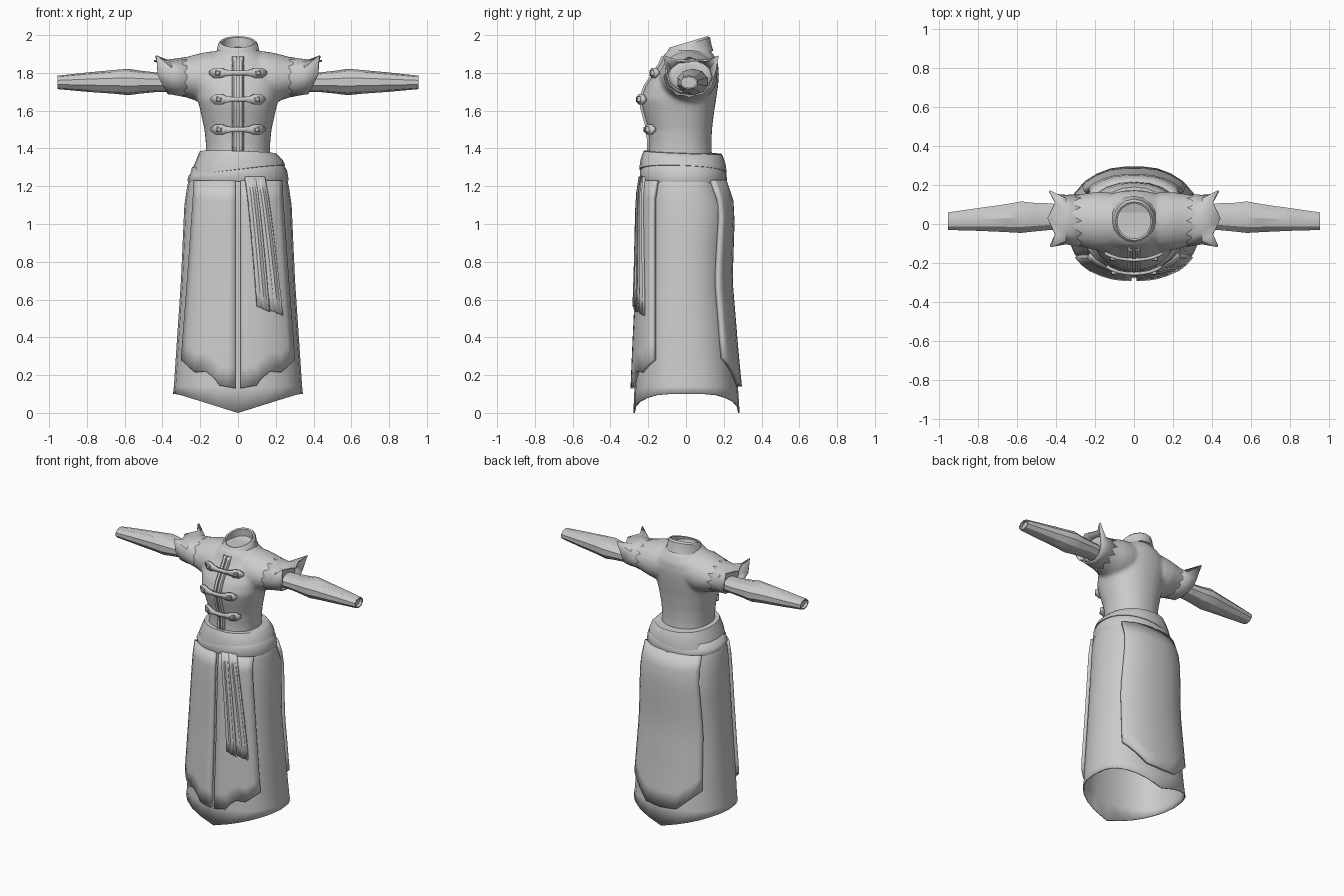
import bpy, bmesh, math
from mathutils import Vector

if "Cube" in bpy.data.objects:
    bpy.data.objects.remove(bpy.data.objects["Cube"])

cloth = bpy.data.materials.new("grey cloth")
cloth.diffuse_color = (0.6, 0.6, 0.6, 1)
cloth.use_nodes = True
cloth.node_tree.nodes["Principled BSDF"].inputs["Base Color"].default_value = cloth.diffuse_color


def lerp(table, t):
    """Piecewise linear lookup in rows of (key, values...), keys ascending."""
    if t <= table[0][0]:
        return table[0][1:]
    for p, q in zip(table, table[1:]):
        if t <= q[0]:
            f = (t - p[0]) / (q[0] - p[0])
            return tuple(a + (b - a) * f for a, b in zip(p[1:], q[1:]))
    return table[-1][1:]


def make(name, verts, faces, thick=0, angle=35):
    me = bpy.data.meshes.new(name)
    me.from_pydata([tuple(v) for v in verts], [], faces)
    bm = bmesh.new()
    bm.from_mesh(me)
    bmesh.ops.recalc_face_normals(bm, faces=bm.faces)
    bm.to_mesh(me)
    bm.free()
    me.materials.append(cloth)
    ob = bpy.data.objects.new(name, me)
    bpy.context.collection.objects.link(ob)
    if thick:
        m = ob.modifiers.new("thickness", 'SOLIDIFY')
        m.thickness, m.offset = thick, 0
    bpy.ops.object.select_all(action='DESELECT')
    ob.select_set(True)
    bpy.context.view_layer.objects.active = ob
    bpy.ops.object.shade_smooth_by_angle(angle=math.radians(angle))
    return ob


def loft(rings, caps=(False, False), base=0):
    n = len(rings[0])
    verts = [v for r in rings for v in r]
    faces = [[base + k for k in (i * n + j, i * n + (j + 1) % n,
              (i + 1) * n + (j + 1) % n, (i + 1) * n + j)]
             for i in range(len(rings) - 1) for j in range(n)]
    if caps[0]:
        faces.append([base + j for j in reversed(range(n))])
    if caps[1]:
        faces.append([base + len(verts) - n + j for j in range(n)])
    return verts, faces


def grid(rows):
    n = len(rows[0])
    return ([v for r in rows for v in r],
            [[i * n + j, i * n + j + 1, (i + 1) * n + j + 1, (i + 1) * n + j]
             for i in range(len(rows) - 1) for j in range(n - 1)])


def power(v, e):
    return math.copysign(abs(v) ** e, v)


def ring(a, yf, yb, z, n=20, p=2.0):
    yc, r = (yf + yb) / 2, (yb - yf) / 2
    return [Vector((a * power(math.sin(t), 2 / p), yc - r * power(math.cos(t), 2 / p), z))
            for t in (2 * math.pi * k / n for k in range(n))]


def surf(table, x, z, side=-1, off=0.0, p=2.4):
    """y of the front (-1) or back (+1) of a garment at x, z."""
    a, yf, yb = lerp(table, z)
    f = min(1, abs(x) / (a + off))
    return (yf + yb) / 2 + side * ((yb - yf) / 2 + off) * (1 - f ** p) ** (1 / p)


# rows: z, half width, front y, back y
SKIRT = [(0, .34, -.275, .28), (.1, .338, -.27, .275), (.3, .325, -.262, .255), (.7, .298, -.243, .222),
         (1.1, .28, -.23, .235), (1.2, .265, -.222, .195), (1.3, .24, -.2, .18)]
TORSO = [(1.33, .17, -.2, .14), (1.42, .17, -.195, .135), (1.5, .178, -.2, .138),
         (1.6, .2, -.228, .15), (1.66, .215, -.24, .16), (1.73, .225, -.215, .17),
         (1.79, .225, -.175, .175), (1.85, .19, -.135, .17), (1.9, .13, -.115, .145),
         (1.925, .1, -.09, .12)]

# Underskirt with pointed hem
rings = [ring(*lerp(SKIRT, z), z, 24, 2.4) for z in (0, .14, .3, .5, .7, .9, 1.1, 1.2, 1.3)]
for v in rings[0]:
    v.z = .1 * min(1, abs(v.x) / .32)
make("underskirt", *loft(rings), .008)


# Overlaid skirt panels
def panel(name, us, side, hem, edge, sign=1):
    rows = []
    for i in range(11):
        row = []
        for u in us:
            z = 1.23 + (lerp(hem, abs(u))[0] - 1.23) * i / 10
            x = sign * (u * lerp(edge, z)[0] + (.013 if side < 0 else 0))
            row.append((x, surf(SKIRT, x, z, side, .014), z))
        rows.append(row)
    make(name, *grid(rows), .022)


EDGE = [(.28, .282), (.7, .25), (1.2, .215)]
for s, word in ((1, "left"), (-1, "right")):
    panel("front_panel_" + word, [0, .15, .3, .38, .55, .75, .88, 1], -1,
          [(0, .13), (.3, .145), (.38, .18), (.55, .22), (.75, .215), (1, .28)], EDGE, s)
panel("back_panel", [-1, -.9, -.7, -.45, -.2, 0, .2, .45, .7, .9, 1], 1,
      [(0, .14), (.45, .15), (1, .29)], [(.28, .265), (.7, .25), (1.2, .22)])

# Hanging sash ends
for name, x0, x1, w0, w1, zb, off in (("sash_end_inner", .065, .135, .028, .033, .55, .034),
                                      ("sash_end_outer", .115, .205, .026, .034, .53, .03)):
    rows = []
    for i in range(9):
        f = i / 8
        z = 1.25 + (zb - 1.25) * f
        c, w = x0 + (x1 - x0) * f ** .8, w0 + (w1 - w0) * f
        rows.append([(c + w * k, surf(SKIRT, c + w * k, z, -1, off) + .007 * (j % 2),
                      z - .015 * k * f) for j, k in enumerate((-1, -.4, .1, .6, 1))])
    make(name, *grid(rows), .014)


# Wrapped waist sash in two crossing layers
def band(name, rows, tilt):
    rs = []
    for (z, a, yf, yb), t in zip(rows, tilt):
        r = ring(a, yf, yb, z, 24, 2.2)
        for v in r:
            v.z += t * v.x - .04 * v.y
        rs.append(r)
    make(name, *loft(rs), 0, 40)


band("sash_lower", [(1.235, .24, -.2, .185), (1.215, .262, -.238, .208), (1.235, .268, -.245, .217),
                    (1.27, .26, -.243, .215), (1.3, .235, -.232, .205), (1.32, .2, -.2, .18)], (0, 0, 0, .05, .1, .1))
band("sash_upper", [(1.275, .22, -.21, .18), (1.28, .25, -.247, .215), (1.32, .237, -.243, .211),
                    (1.355, .217, -.234, .2), (1.378, .203, -.225, .19), (1.38, .165, -.18, .13)], (.12, .12, .08, .02, -.03, -.03))

# Jacket body blended with both shoulders; rows: x, front y, back y, low z, high z
verts, faces = loft([ring(a, f, b, z, 32, 2.2) for z, a, f, b in TORSO], (True, True))
SHOULDER = [(.05, -.1, .15, 1.68, 1.915), (.14, -.14, .165, 1.64, 1.915), (.2, -.135, .165, 1.645, 1.905),
            (.26, -.12, .155, 1.665, 1.888), (.32, -.1, .145, 1.685, 1.875), (.37, -.085, .135, 1.7, 1.865)]


def xring(x, yf, yb, zl, zh, s, n):
    return [Vector((s * x, (yf + yb) / 2 + (yb - yf) / 2 * math.sin(t),
                    (zl + zh) / 2 + (zh - zl) / 2 * math.cos(t)))
            for t in (2 * math.pi * k / n for k in range(n))]


for s in (1, -1):
    v, f = loft([xring(*r, s, 24) for r in SHOULDER], (True, True), len(verts))
    verts, faces = verts + v, faces + f
body = make("jacket_body", verts, faces)
m = body.modifiers.new("blend", 'REMESH')
m.mode, m.voxel_size, m.use_smooth_shade = 'VOXEL', .012, True
m = body.modifiers.new("soften", 'SMOOTH')
m.factor, m.iterations = .5, 8

# Flared cap edges and tapered sleeves
CAP = [(.445, .03, 1.862), (.405, .11, 1.865), (.435, .17, 1.89), (.41, .15, 1.79), (.395, .135, 1.74),
       (.38, .09, 1.705), (.37, .03, 1.69), (.38, -.04, 1.705), (.4, -.085, 1.74),
       (.425, -.1, 1.79), (.43, -.115, 1.89), (.405, -.055, 1.868)]
SLEEVE = [(.34, -.03, .1, 1.7, 1.8), (.44, -.035, .11, 1.698, 1.803), (.52, -.043, .113, 1.69, 1.812),
          (.58, -.05, .12, 1.682, 1.822), (.66, -.045, .105, 1.69, 1.815), (.8, -.038, .085, 1.7, 1.802),
          (.955, -.033, .062, 1.714, 1.785), (.955, -.025, .054, 1.721, 1.778), (.935, -.025, .054, 1.721, 1.778)]
for s, word in ((1, "left"), (-1, "right")):
    rim = [Vector((s * x, y, z)) for x, y, z in CAP]
    start = xring(.27, -.113, .147, 1.675, 1.88, s, 12)
    mid = xring(.35, -.1, .145, 1.69, 1.868, s, 12)
    make("shoulder_cap_" + word, *loft([start, mid, rim]), .01, 40)
    make("sleeve_" + word, *loft([xring(*r, s, 10) for r in SLEEVE], (True, True)), 0, 30)

# Standing collar, sloping down to the front, with closed inside
rs = []
for z, slope, a, yf, yb in ((1.885, .25, .128, -.125, .145), (1.915, .28, .113, -.112, .135),
                            (1.955, .28, .105, -.095, .128), (1.966, .3, .095, -.085, .115),
                            (1.962, .3, .086, -.076, .106), (1.915, .25, .09, -.08, .108)):
    r = ring(a, yf, yb, z, 16)
    for v in r:
        v.z += slope * (v.y - .02)
    rs.append(r)
make("collar", *loft(rs, (False, True)), 0, 30)

# Front closure edges
for s, word in ((1, "left"), (-1, "right")):
    rows = []
    for z in (1.36, 1.42, 1.5, 1.56, 1.6, 1.66, 1.7, 1.73, 1.79, 1.85, 1.885):
        rows.append([(s * x, lerp(TORSO, z)[1] - d, z)
                     for x, d in ((.007, -.01), (.007, .008), (.02, .008), (.03, -.006))])
    make("closure_edge_" + word, *grid(rows), .006)

# Fastening straps with square buttons
LOBE = [(0, .013), (.03, .012), (.07, .018), (.09, .027), (.125, .027), (.15, .008)]
for n, (z0, w) in enumerate(((1.8, 1.0), (1.66, .95), (1.5, .93))):
    xs = [-x for x, _ in reversed(LOBE[1:])] + [x for x, _ in LOBE]
    rows = [[(x * w, surf(TORSO, x * w, z0, -1, .012, 2.2) - .004,
              z0 + k * lerp(LOBE, abs(x))[0]) for x in xs] for k in (-1, 1)]
    make("strap_%d" % (n + 1), *grid(rows), .016)
    for s in (1, -1):
        x = s * .108 * w
        y = surf(TORSO, x, z0, -1, .012, 2.2)
        sq = [[Vector((x + h * (c - .15 * s * d), y - dy, z0 + h * (d + .15 * s * c)))
               for c, d in ((-1, -1), (1, -1), (1, 1), (-1, 1))]
              for h, dy in ((.014, 0), (.014, .022), (.008, .027))]
        make("button_%d_%s" % (n + 1, "left" if s > 0 else "right"), *loft(sq, (True, True)), 0, 20)
